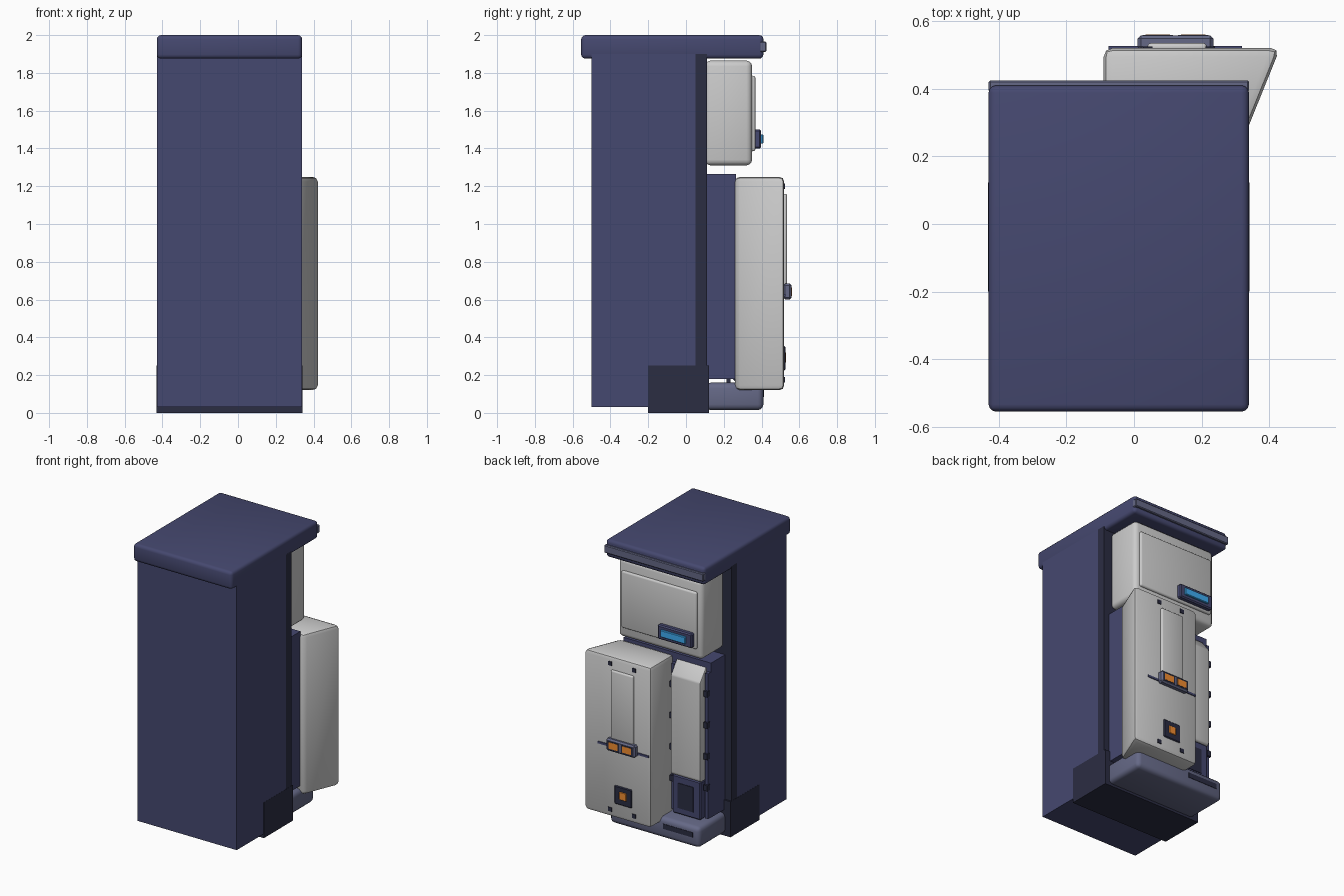
import bpy, bmesh, math
from mathutils import Vector

if "Cube" in bpy.data.objects:
    bpy.data.objects.remove(bpy.data.objects["Cube"])


def mat(name, r, g, b):
    m = bpy.data.materials.new(name)
    m.diffuse_color = (r, g, b, 1)
    m.use_nodes = True
    m.node_tree.nodes["Principled BSDF"].inputs["Base Color"].default_value = m.diffuse_color
    return m


NAVY = mat("navy", .06, .065, .16)
DARK = mat("dark", .024, .026, .055)
SLATE = mat("slate", .13, .14, .24)
ORANGE = mat("orange", .9, .27, .03)
BLUE = mat("blue", .05, .42, .9)


def finish(name, bm, m, bevel, seg):
    if bevel:
        bmesh.ops.bevel(bm, geom=bm.edges[:], offset=bevel, segments=seg,
                        profile=.5, affect='EDGES', clamp_overlap=True)
    bmesh.ops.recalc_face_normals(bm, faces=bm.faces[:])
    me = bpy.data.meshes.new(name)
    bm.to_mesh(me)
    bm.free()
    ob = bpy.data.objects.new(name, me)
    bpy.context.collection.objects.link(ob)
    if m:
        me.materials.append(m)
    if bevel and seg > 1:
        bpy.ops.object.select_all(action='DESELECT')
        ob.select_set(True)
        bpy.context.view_layer.objects.active = ob
        bpy.ops.object.shade_smooth_by_angle(angle=math.radians(35))
    return ob


def prism(name, pts, lo, hi, axis, m=None, bevel=0, seg=3):
    """Extrude a 2D profile: axis 'z' takes (x, y), axis 'x' takes (y, z)."""
    bm = bmesh.new()
    put = (lambda p, t: (p[0], p[1], t)) if axis == 'z' else (lambda p, t: (t, p[0], p[1]))
    f = bm.faces.new([bm.verts.new(put(p, lo)) for p in pts])
    ext = bmesh.ops.extrude_face_region(bm, geom=[f])
    shift = Vector((0, 0, hi - lo)) if axis == 'z' else Vector((hi - lo, 0, 0))
    for v in ext['geom']:
        if isinstance(v, bmesh.types.BMVert):
            v.co += shift
    return finish(name, bm, m, bevel, seg)


def box(name, x, y, z, m=None, bevel=0, seg=3):
    pts = [(x[0], y[0]), (x[1], y[0]), (x[1], y[1]), (x[0], y[1])]
    return prism(name, pts, z[0], z[1], 'z', m, bevel, seg)


# Main cabinet, plinth and rear frame
L, R = -.43, .34
box("cabinet_body", (L, R), (-.50, .05), (.03, 1.9), NAVY)
box("rear_frame", (L, R), (.05, .11), (.02, 1.9), DARK)
box("plinth", (L - .001, R + .001), (-.20, .122), (0, .25), DARK)

# Roof cap with rear trim
box("roof_cap", (L, R), (-.555, .41), (1.875, 2.0), NAVY, .022)
box("roof_trim", (L, R), (.39, .425), (1.91, 1.965), SLATE, .005, 1)

# Upper control box with display
box("control_box", (-.37, .285), (.10, .35), (1.31, 1.865), None, .03)
box("control_panel", (-.335, .25), (.34, .367), (1.385, 1.785), None, .012)
box("display_frame", (-.32, -.055), (.355, .398), (1.40, 1.50), NAVY, .008, 1)
box("display_screen", (-.28, -.085), (.38, .41), (1.425, 1.475), BLUE, .004, 1)

# Lower equipment bay
box("equipment_bay", (-.38, .30), (.10, .265), (.18, 1.265), NAVY)
box("bay_support", (-.30, .22), (.215, .235), (.14, .19), DARK)

# Narrow side panel with sloped top, its rails and clips
prism("side_panel", [(.25, .44), (.325, .44), (.335, .455), (.335, 1.14), (.27, 1.225), (.25, 1.225)],
      -.345, -.115, 'x', None, .008, 2)
for i, x in enumerate((-.367, -.103)):
    box(f"panel_rail_{i}", (x - .011, x + .011), (.26, .295), (.18, 1.2), NAVY)
    for k in range(4):
        z = .38 + k * .22
        box(f"panel_clip_{i}_{k}", (x - .015, x + .015), (.28, .31), (z, z + .04), DARK)

# Vent block under the side panel
box("vent_block", (-.34, -.12), (.25, .325), (.17, .44), NAVY, .008, 1)
box("vent_grille", (-.285, -.165), (.32, .329), (.215, .39), DARK)

# Base tray with slot
box("base_tray", (-.39, .31), (.10, .41), (.015, .16), SLATE, .03)
box("tray_slot", (-.34, -.11), (.39, .413), (.085, .12), DARK)

# Large wedge-shaped door
prism("large_door", [(-.09, .26), (.327, .26), (.432, .52), (-.09, .52)],
      .12, 1.25, 'z', None, .026, 2)
box("door_raised_panel", (.04, .215), (.51, .535), (.66, 1.16), None, .01)

# Indicator housing with two lamps and cross bar
box("cross_bar", (-.075, .32), (.51, .526), (.615, .63), NAVY)
box("lamp_housing", (.01, .235), (.515, .558), (.60, .685), SLATE, .01, 1)
for i, x in enumerate((.07, .175)):
    box(f"lamp_recess_{i}", (x - .045, x + .045), (.54, .5595), (.613, .672), DARK)
    box(f"lamp_{i}", (x - .036, x + .036), (.54, .561), (.62, .665), ORANGE)

# Lower push button
box("button_plate", (.055, .19), (.51, .526), (.225, .355), DARK, .006, 1)
box("button", (.095, .15), (.515, .53), (.265, .32), ORANGE, .003, 1)

# Door corner screws
for i, x in enumerate((.04, .225)):
    for k, z in enumerate((.175, 1.2)):
        box(f"door_screw_{i}_{k}", (x - .014, x + .014), (.51, .525), (z - .014, z + .014), DARK)
